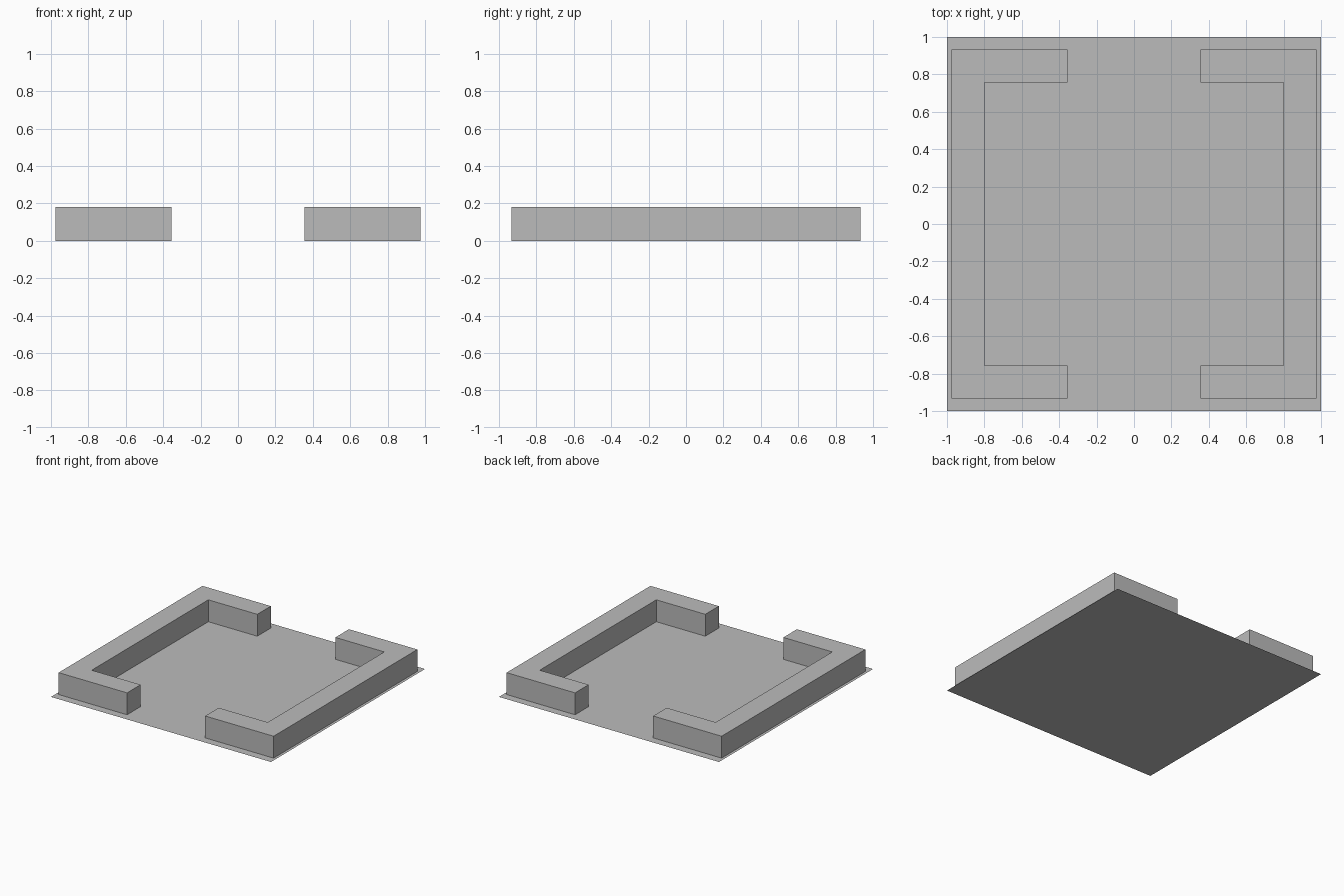
import bpy
import bmesh

cube = bpy.data.objects.get("Cube")
if cube:
    bpy.data.objects.remove(cube, do_unlink=True)

# One plain grey for everything
grey = bpy.data.materials.new("plain_grey")
grey.use_nodes = True
colour = (0.5, 0.5, 0.5, 1)
grey.diffuse_color = colour
grey.node_tree.nodes["Principled BSDF"].inputs["Base Color"].default_value = colour

WALL_HEIGHT = 0.18
OUTER_X, INNER_X, TIP_X = 0.977, 0.8, 0.355
OUTER_Y, INNER_Y = 0.933, 0.757


def add_object(name, outline, height=0):
    """Fill a flat outline and, if a height is given, raise it into a block."""
    bm = bmesh.new()
    face = bm.faces.new([bm.verts.new((x, y, 0)) for x, y in outline])
    if face.normal.z < 0 or face.calc_area() == 0:
        face.normal_flip()
    if height:
        raised = bmesh.ops.extrude_face_region(bm, geom=[face])["geom"]
        verts = [v for v in raised if isinstance(v, bmesh.types.BMVert)]
        bmesh.ops.translate(bm, verts=verts, vec=(0, 0, height))
        # The underside rests on the floor, so it is left open
        under = [f for f in bm.faces if all(v.co.z < 0.001 for v in f.verts)]
        bmesh.ops.delete(bm, geom=under, context="FACES_ONLY")
        bmesh.ops.recalc_face_normals(bm, faces=bm.faces)
        top = max(bm.faces, key=lambda f: f.calc_center_median().z)
        top.normal_update()
        if top.normal.z < 0:
            bmesh.ops.reverse_faces(bm, faces=bm.faces)
    else:
        bm.normal_update()
        if face.normal.z < 0:
            face.normal_flip()
    mesh = bpy.data.meshes.new(name)
    bm.to_mesh(mesh)
    bm.free()
    mesh.materials.append(grey)
    obj = bpy.data.objects.new(name, mesh)
    bpy.context.collection.objects.link(obj)
    return obj


# Thin square floor
add_object("floor", [(-1, -1), (1, -1), (1, 1), (-1, 1)])

# Bracket-shaped wall on each side, open in the middle of front and back
half = [(TIP_X, INNER_Y), (TIP_X, OUTER_Y), (OUTER_X, OUTER_Y)]
bracket = [(INNER_X, INNER_Y)] + half
bracket += [(x, -y) for x, y in reversed(bracket)]
for name, side in (("left_wall", 1), ("right_wall", -1)):
    outline = [(side * x, y) for x, y in bracket]
    if side > 0:
        outline.reverse()
    add_object(name, outline, WALL_HEIGHT)
